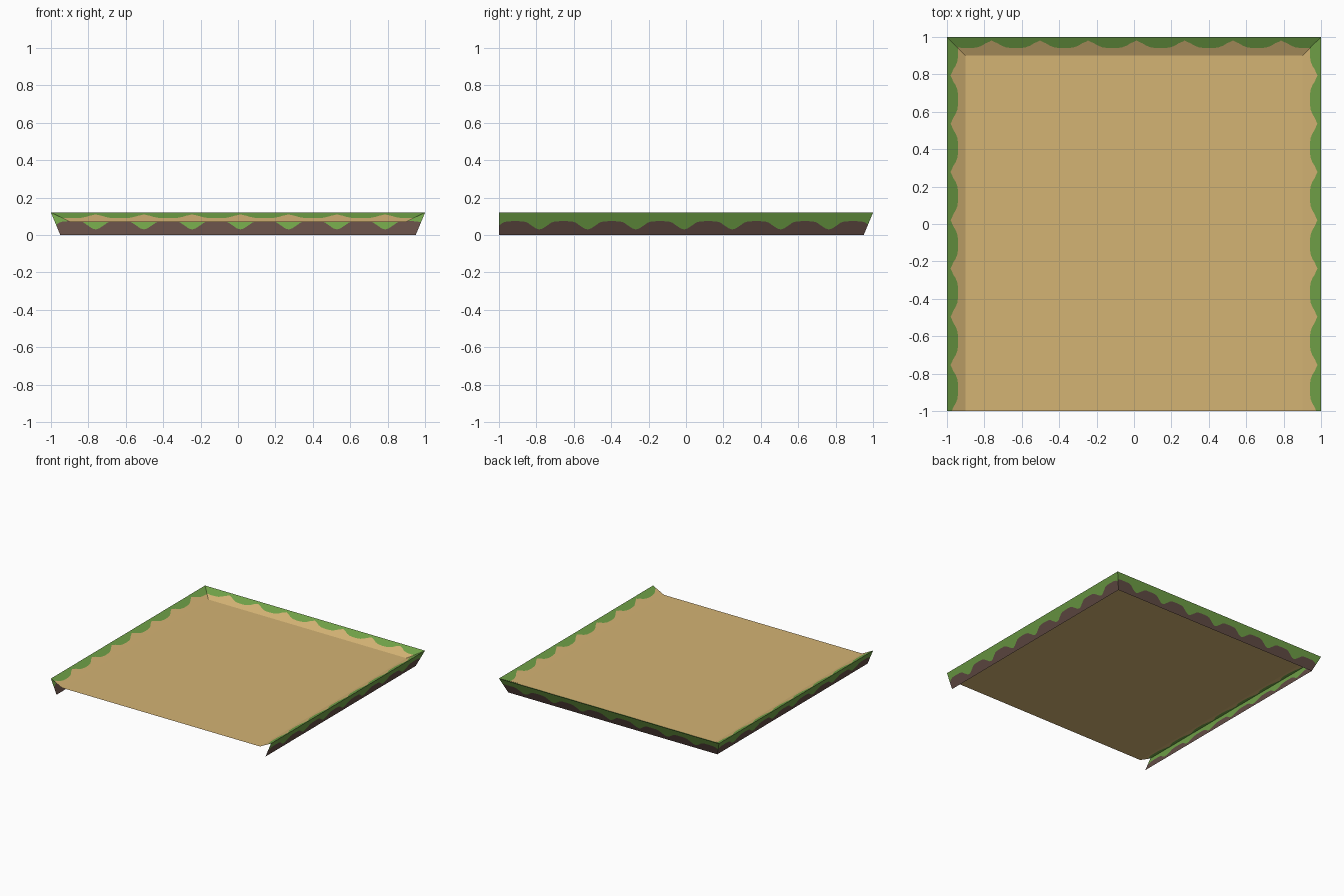
import bpy, bmesh, math
from mathutils import Vector

if "Cube" in bpy.data.objects:
    bpy.data.objects.remove(bpy.data.objects["Cube"])

PERIOD = 0.258
RIM_D, RIM_Z = 1.0, 0.12


def srgb(r, g, b):
    f = lambda c: c / 12.92 if c <= 0.04045 else ((c + 0.055) / 1.055) ** 2.4
    return (f(r / 255), f(g / 255), f(b / 255), 1)


def material(name, rgb):
    m = bpy.data.materials.new(name)
    m.diffuse_color = srgb(*rgb)
    m.use_nodes = True
    m.node_tree.nodes["Principled BSDF"].inputs["Base Color"].default_value = m.diffuse_color
    return m


SAND = material("sand", (212, 179, 116))
GREEN = material("grass green", (112, 161, 71))
BROWN = material("soil brown", (99, 77, 69))

# wave profiles: distance from tooth tip (in periods) -> fraction down from rim
LIP_WAVE = [(0, .19), (.06, .27), (.12, .33), (.2, .46), (.3, .56), (.4, .59), (.5, .60)]
SKIRT_WAVE = [(0, .75), (.07, .71), (.13, .62), (.2, .52), (.25, .44), (.34, .39), (.5, .38)]


def wave_points(profile, phase, lo, hi):
    """Columns (u, fraction) of the repeating scallop between lo and hi."""
    pts = {}
    for k in range(-6, 7):
        for p, f in profile:
            for s in (-1, 1):
                u = phase + PERIOD * (k + s * p)
                pts[round(u, 5)] = f
    keys = sorted(pts)

    def at(u):
        for a, b in zip(keys, keys[1:]):
            if a <= u <= b:
                return pts[a] + (pts[b] - pts[a]) * (u - a) / (b - a)
    inside = [(u, pts[u]) for u in keys if lo + .002 < u < hi - .002]
    return [(lo, at(lo))] + inside + [(hi, at(hi))]


def band(name, place, low_d, low_z, profile, phase, low_mat, facing, both_mitred):
    """Sloped strip from the rim to a lower edge, split by a scalloped line."""
    bm = bmesh.new()

    def vert(u, t):
        d = RIM_D + (low_d - RIM_D) * t
        z = RIM_Z + (low_z - RIM_Z) * t
        u = max(-d if both_mitred else -1, min(d, u))
        return bm.verts.new(place(u, d, z))

    cols = [[vert(u, t) for t in (0, f, 1)]
            for u, f in wave_points(profile, phase, -1, 1)]
    for a, b in zip(cols, cols[1:]):
        for i in range(2):
            face = bm.faces.new((a[i], b[i], b[i + 1], a[i + 1]))
            face.material_index = i
    bmesh.ops.remove_doubles(bm, verts=bm.verts[:], dist=1e-5)
    for f in bm.faces:
        f.normal_update()
        if f.normal.dot(facing) < 0:
            f.normal_flip()
    finish(name, bm, [GREEN, low_mat])


def finish(name, bm, mats):
    me = bpy.data.meshes.new(name)
    bm.to_mesh(me)
    bm.free()
    for m in mats:
        me.materials.append(m)
    bpy.context.collection.objects.link(bpy.data.objects.new(name, me))


# sandy floor
bm = bmesh.new()
bm.faces.new([bm.verts.new(c) for c in
              ((-.9, -1, .07), (.9, -1, .07), (.9, .9, .07), (-.9, .9, .07))])
finish("floor", bm, [SAND])

# raised lip and outer skirt on back, right and left (front stays open)
sides = {
    "back": (lambda u, d, z: (u, d, z), Vector((0, 1, 0)), .013, .013, True),
    "right": (lambda u, d, z: (d, u, z), Vector((1, 0, 0)), .02, -.01, False),
    "left": (lambda u, d, z: (-d, u, z), Vector((-1, 0, 0)), .02, -.01, False),
}
for side, (place, out, lip_phase, skirt_phase, mitred) in sides.items():
    band(side + "_lip", place, .9, .07, LIP_WAVE, lip_phase, SAND,
         Vector((0, 0, 1)), mitred)
    band(side + "_skirt", place, .95, 0, SKIRT_WAVE, skirt_phase, BROWN, out, mitred)
